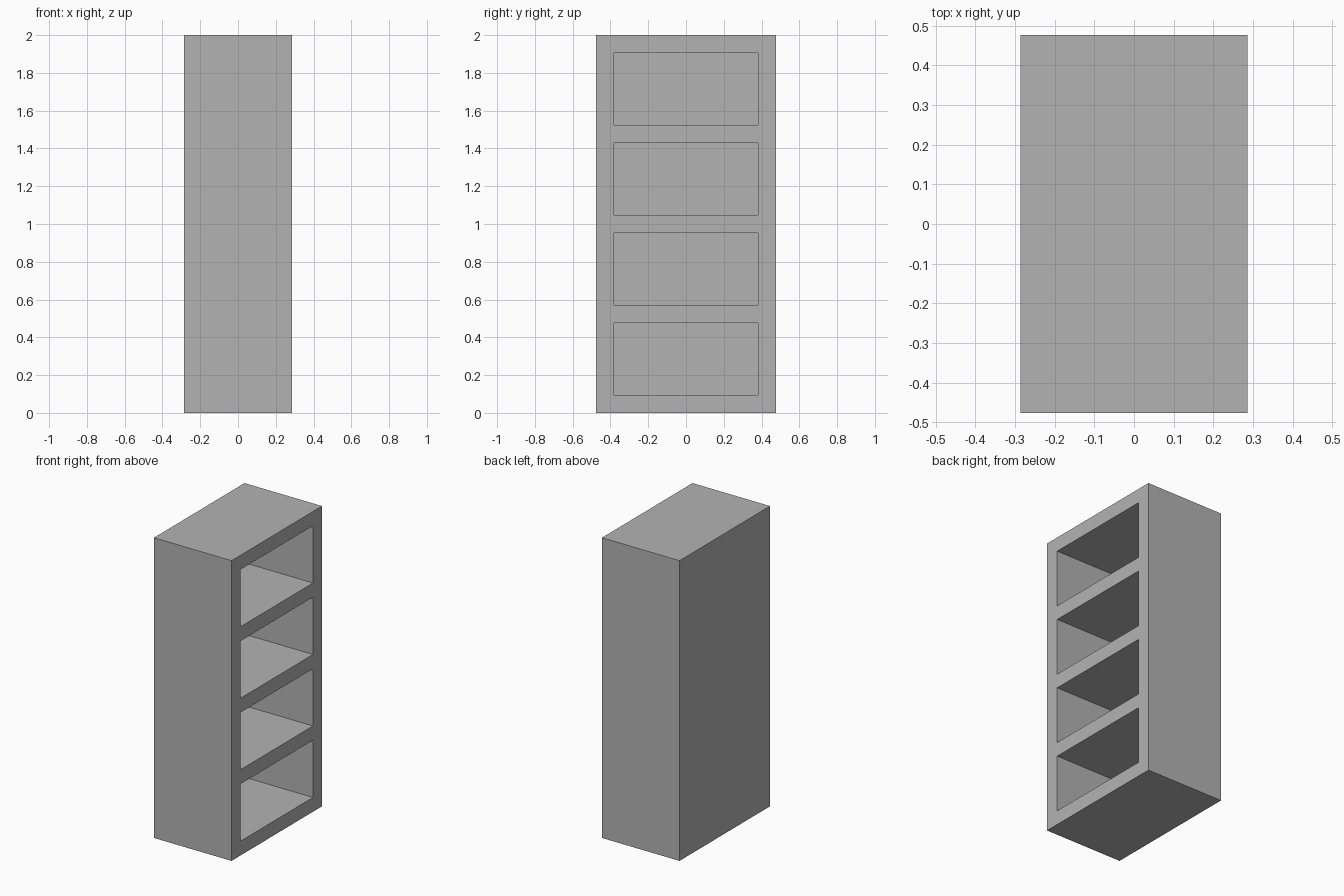
import bpy

old = bpy.data.objects.get("Cube")
if old:
    bpy.data.objects.remove(old, do_unlink=True)

# Proportions in board thicknesses
U = 2 / 21
DEPTH, WIDTH, HEIGHT = 6 * U, 10 * U, 21 * U
BAYS, BAY_HEIGHT = 4, 4 * U

grey = bpy.data.materials.new("plain grey")
grey.use_nodes = True
colour = (0.45, 0.45, 0.45, 1)
grey.diffuse_color = colour
grey.node_tree.nodes["Principled BSDF"].inputs["Base Color"].default_value = colour


def box(name, size, location):
    bpy.ops.mesh.primitive_cube_add(size=1, location=location)
    obj = bpy.context.object
    obj.name = name
    obj.scale = size
    bpy.ops.object.transform_apply(location=False, rotation=False, scale=True)
    obj.data.materials.append(grey)
    return obj


# Solid cabinet body
cabinet = box("bookcase_body", (DEPTH, WIDTH, HEIGHT), (0, 0, HEIGHT / 2))

# Stack of shelf openings, cut in from the +x side and leaving a back board
cutter = box("shelf_opening_cutter", (DEPTH, WIDTH - 2 * U, BAY_HEIGHT),
             (U, 0, U + BAY_HEIGHT / 2))
stack = cutter.modifiers.new("bays", 'ARRAY')
stack.count = BAYS
stack.use_relative_offset = False
stack.use_constant_offset = True
stack.constant_offset_displace = (0, 0, BAY_HEIGHT + U)
cutter.hide_render = True
cutter.display_type = 'WIRE'

cut = cabinet.modifiers.new("shelf_openings", 'BOOLEAN')
cut.operation = 'DIFFERENCE'
cut.solver = 'EXACT'
cut.object = cutter

# Bake the cut, then drop the helper
bpy.ops.object.select_all(action='DESELECT')
bpy.context.view_layer.objects.active = cabinet
cabinet.select_set(True)
bpy.ops.object.modifier_apply(modifier=cut.name)
bpy.data.objects.remove(cutter, do_unlink=True)
